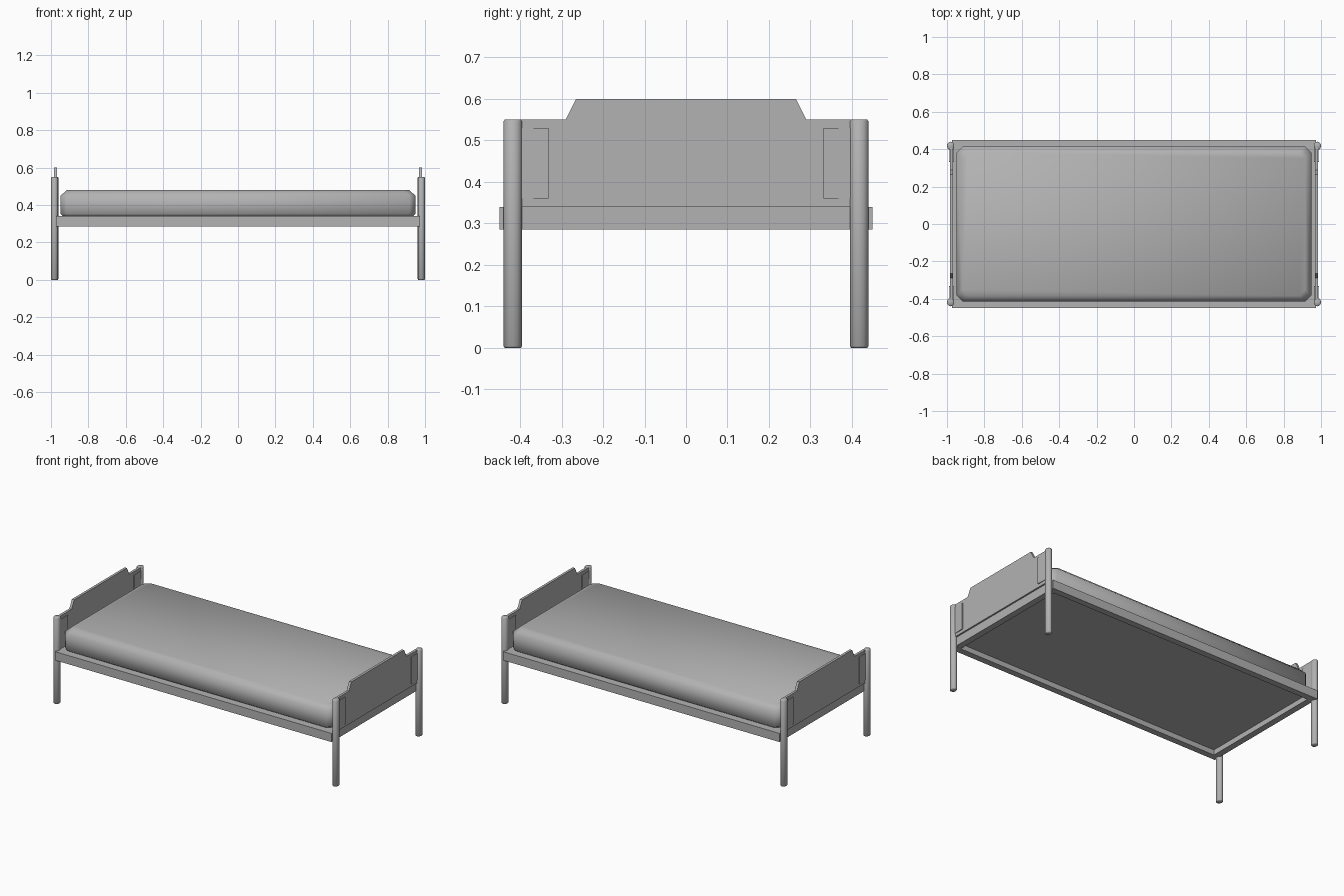
import bpy, bmesh, math

if "Cube" in bpy.data.objects:
    bpy.data.objects.remove(bpy.data.objects["Cube"])

# One mid-dark grey for the whole bed
grey = bpy.data.materials.new("grey")
grey.diffuse_color = (0.45, 0.45, 0.45, 1)
grey.use_nodes = True
grey.node_tree.nodes["Principled BSDF"].inputs["Base Color"].default_value = grey.diffuse_color


def loft(name, rings, angle=None):
    """Skin a stack of equal-length point rings and cap both ends."""
    bm = bmesh.new()
    vs = [[bm.verts.new(p) for p in r] for r in rings]
    n = len(vs[0])
    for a, b in zip(vs, vs[1:]):
        for i in range(n):
            j = (i + 1) % n
            bm.faces.new((a[i], a[j], b[j], b[i]))
    bm.faces.new(vs[0][::-1])
    bm.faces.new(vs[-1])
    bmesh.ops.recalc_face_normals(bm, faces=bm.faces)
    me = bpy.data.meshes.new(name)
    bm.to_mesh(me)
    bm.free()
    me.materials.append(grey)
    ob = bpy.data.objects.new(name, me)
    bpy.context.collection.objects.link(ob)
    if angle:
        bpy.context.view_layer.objects.active = ob
        ob.select_set(True)
        bpy.ops.object.shade_smooth_by_angle(angle=math.radians(angle))
        ob.select_set(False)
    return ob


def box(name, x0, x1, y0, y1, z0, z1):
    rect = [(x0, y0), (x1, y0), (x1, y1), (x0, y1)]
    return loft(name, [[(x, y, z) for x, y in rect] for z in (z0, z1)])


# Bed frame: side rails, end rails and base panel
for side, s in (("front", -1), ("back", 1)):
    ys = sorted((s * 0.45, s * 0.41))
    box(side + "_rail", -0.973, 0.973, *ys, 0.285, 0.34)
for side, s in (("left", -1), ("right", 1)):
    xs = sorted((s * 0.973, s * 0.933))
    box(side + "_rail", *xs, -0.41, 0.41, 0.285, 0.34)
box("base_panel", -0.933, 0.933, -0.41, 0.41, 0.318, 0.34)


# Mattress: chamfered corners, wide top bevel, small bottom bevel, soft shading
def mattress_ring(z, inset):
    hx, hy, c = 0.948 - inset, 0.415 - inset, 0.032
    pts = [(hx, -hy + c), (hx, hy - c), (hx - c, hy), (-hx + c, hy),
           (-hx, hy - c), (-hx, -hy + c), (-hx + c, -hy), (hx - c, -hy)]
    return [(x, y, z) for x, y in pts]


loft("mattress", [mattress_ring(z, i) for z, i in
                  ((0.34, 0.012), (0.352, 0), (0.45, 0), (0.48, 0.032))], 180)


# Round post with slightly eased ends
def post_ring(cx, cy, z, inset):
    return [(cx + (0.0195 - inset) * math.cos(a), cy + (0.0225 - inset) * math.sin(a), z)
            for a in (math.tau * k / 12 for k in range(12))]


# End boards, posts and post brackets
half = [(0.41, 0.34), (0.41, 0.55), (0.29, 0.55), (0.265, 0.6)]
outline = half + [(-y, z) for y, z in reversed(half)]
for end, sx in (("head", -1), ("foot", 1)):
    cx = sx * 0.975
    loft(end + "board", [[(cx + d, y, z) for y, z in outline] for d in (-0.008, 0.008)])
    for side, sy in (("front", -1), ("back", 1)):
        loft(f"{end}_{side}_post",
             [post_ring(sx * 0.9805, sy * 0.4175, z, i) for z, i in
              ((0, 0.003), (0.004, 0), (0.546, 0), (0.55, 0.003))], 180)
        plan = [(cx - 0.010, sy * 0.41), (cx + 0.010, sy * 0.41),
                (cx + 0.013, sy * 0.332), (cx - 0.013, sy * 0.332)]
        loft(f"{end}_{side}_bracket", [[(x, y, z) for x, y in plan] for z in (0.36, 0.53)])
